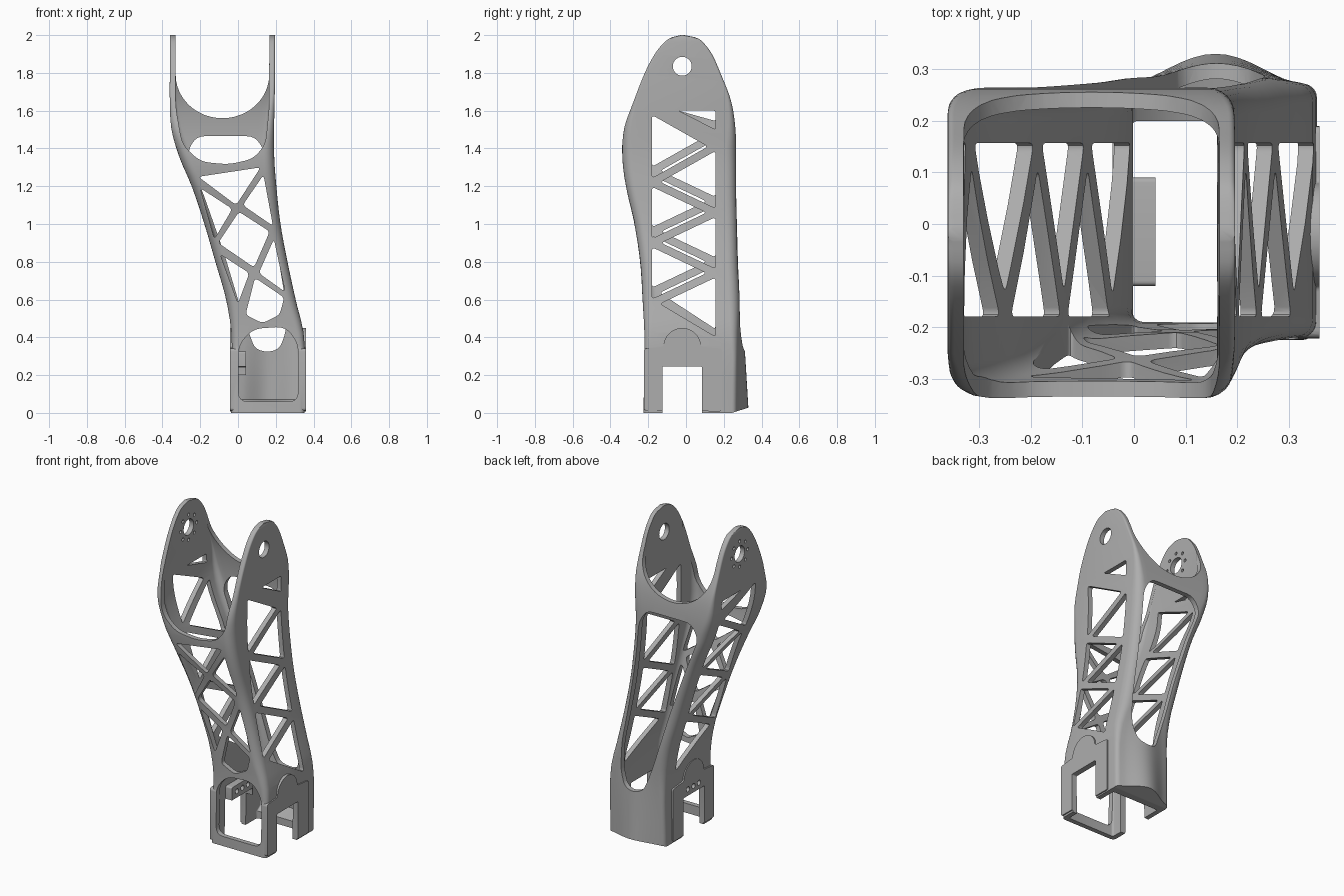
import bpy
import bmesh
import math
from mathutils import Vector

cube = bpy.data.objects.get("Cube")
if cube:
    bpy.data.objects.remove(cube, do_unlink=True)

grey = bpy.data.materials.new("plain_grey")
grey.use_nodes = True
grey.diffuse_color = (0.42, 0.42, 0.42, 1)
grey.node_tree.nodes["Principled BSDF"].inputs["Base Color"].default_value = (0.42, 0.42, 0.42, 1)


def loft(name, rings):
    """Closed solid through rings with equal point counts."""
    bm = bmesh.new()
    rows = [[bm.verts.new(p) for p in ring] for ring in rings]
    n = len(rows[0])
    for low, high in zip(rows, rows[1:]):
        for i in range(n):
            j = (i + 1) % n
            bm.faces.new((low[i], low[j], high[j], high[i]))
    bm.faces.new(rows[0][::-1])
    bm.faces.new(rows[-1])
    bmesh.ops.recalc_face_normals(bm, faces=bm.faces)
    mesh = bpy.data.meshes.new(name)
    bm.to_mesh(mesh)
    bm.free()
    mesh.materials.append(grey)
    ob = bpy.data.objects.new(name, mesh)
    bpy.context.collection.objects.link(ob)
    return ob


def rounded(points, r):
    """Round every corner of a flat outline."""
    pts = [Vector(p) for p in points]
    out = []
    for i, p in enumerate(pts):
        a, c = pts[i - 1] - p, pts[(i + 1) % len(pts)] - p
        d = min(r, a.length * 0.45, c.length * 0.45)
        a, c = p + a.normalized() * d, p + c.normalized() * d
        for k in range(5):
            t = k / 4
            out.append(a * (1 - t) ** 2 + p * 2 * t * (1 - t) + c * t * t)
    return out


def circle(y, z, r, n=28):
    return [(y + r * math.cos(math.tau * i / n), z + r * math.sin(math.tau * i / n)) for i in range(n)]


def prism(name, points, axis, lo, hi, r=0.0):
    pts = rounded(points, r) if r else points
    if axis == "x":
        return loft(name, [[(d, a, b) for a, b in pts] for d in (lo, hi)])
    return loft(name, [[(a, d, b) for a, b in pts] for d in (lo, hi)])


def combine(tool, operation="DIFFERENCE"):
    mod = body.modifiers.new("combine", "BOOLEAN")
    mod.object = tool
    mod.operation = operation
    mod.solver = "EXACT"
    bpy.context.view_layer.objects.active = body
    bpy.ops.object.modifier_apply(modifier=mod.name)
    bpy.data.objects.remove(tool, do_unlink=True)


def cut(points, axis, lo, hi, r=0.0):
    combine(prism("cutter", points, axis, lo, hi, r))


# Tube sections: height, left edge, right edge, front, back, back bulge
KEYS = [
    (0, -.036, .352, -.225, .332, .065),
    (.4, -.034, .35, -.22, .307, .034),
    (.6, -.063, .305, -.23, .291, .01),
    (.8, -.12, .262, -.243, .278, .004),
    (1, -.178, .225, -.273, .27, 0),
    (1.2, -.245, .203, -.318, .266, 0),
    (1.35, -.309, .192, -.337, .265, 0),
    (1.5, -.352, .191, -.329, .262, 0),
    (1.65, -.361, .194, -.277, .239, 0),
    (1.8, -.361, .196, -.218, .182, 0),
    (1.9, -.361, .196, -.165, .137, 0),
    (1.96, -.361, .196, -.117, .092, 0),
    (1.986, -.361, .196, -.08, .056, 0),
    (2, -.361, .196, -.03, -.01, 0),
]


def slope(i, c):
    a, b = KEYS[max(i - 1, 0)], KEYS[min(i + 1, len(KEYS) - 1)]
    return (b[c] - a[c]) / (b[0] - a[0])


def section(z):
    z = min(max(z, 0), 2)
    i = max(k for k in range(len(KEYS) - 1) if KEYS[k][0] <= z)
    a, b = KEYS[i], KEYS[i + 1]
    h = b[0] - a[0]
    t = (z - a[0]) / h
    return [a[c] * (1 + 2 * t) * (1 - t) ** 2 + b[c] * t * t * (3 - 2 * t)
            + h * t * (1 - t) * (slope(i, c) * (1 - t) - slope(i + 1, c) * t) for c in range(1, 6)]


def ramp(z, lo, hi):
    return min(max((z - lo) / (hi - lo), 0), 1)


def tube_ring(z, wall=0.0):
    x0, x1, y0, y1, bulge = section(z)
    if wall:
        y0, y1 = section(min(z, 1.77))[2:4]
    x0, x1, y0, y1 = x0 + wall, x1 - wall, y0 + wall, y1 - wall
    if wall and z < .05:
        # ledge along the foot of the back wall
        y1, bulge = .2, 0
    r = .025 + .03 * ramp(z, .3, .6) - .043 * ramp(z, 1.4, 1.7) - wall * .4
    r = min(max(r, .006), (y1 - y0) * .45)
    corners = [(x1 - r, y0 + r, -90), (x1 - r, y1 - r, 0), (x0 + r, y1 - r, 90), (x0 + r, y0 + r, 180)]
    pts = []
    for k, (cx, cy, start) in enumerate(corners):
        for s in range(7):
            a = math.radians(start + 15 * s)
            pts.append((cx + r * math.cos(a), cy + r * math.sin(a)))
        if k == 1:
            pts += [(x1 - r + (x0 - x1 + 2 * r) * s / 16, y1) for s in range(1, 16)]
    mid, half = (x0 + x1) / 2, (x1 - x0) / 2
    return [(x, y - (bulge * (1 - math.cos(math.pi * (x - mid) / half)) / 2 if y > 0 else 0), z)
            for x, y in pts]


# Main shell with side mounting pads and an inner connector block
heights = [2 * math.sin(math.pi / 2 * i / 44) for i in range(45)]
body = loft("leg_frame", [tube_ring(z) for z in heights])
arch = [(-.02 + .1 * math.cos(a), .35 + .1 * math.sin(a))
        for a in [math.pi * (1 - i / 12) for i in range(13)]]
pad = [(-.222, .012), (-.222, .34)] + arch + [(.19, .34), (.19, .008)]
for lo, hi in ((-.042, .0), (.32, .36)):
    combine(prism("mount_pad", pad, "x", lo, hi, .015), "UNION")
combine(loft("hollow", [tube_ring(z, .03) for z in [-.05, .045] + heights[1:-1] + [2.05]]))
block = [(-.12, .2), (.09, .2), (.09, .325), (-.12, .325)]
combine(prism("connector_block", block, "x", -.02, .042, .01), "UNION")

# Open top between the two ears: low at the front, higher at the back
cut([(-.33, 2.2), (-.33, 1.62), (-.295, 1.42), (-.2, 1.33), (-.05, 1.315),
     (.08, 1.345), (.145, 1.42), (.165, 1.62), (.165, 2.2)], "y", -1, -.14, .05)
saddle = [(-.0825 - .2475 * math.cos(math.pi * i / 24), 1.79 - .23 * math.sin(math.pi * i / 24))
          for i in range(25)]
cut([(-.33, 2.2)] + saddle + [(.165, 2.2)], "y", .1, 1)

# Long rounded opening in the back
cut([(-.27, 1.38), (-.22, 1.465), (.09, 1.465), (.145, 1.38), (.165, 1.15), (.2, .9),
     (.25, .6), (.255, .43), (.22, .34), (.155, .32), (.09, .34), (.055, .43),
     (.015, .55), (-.075, .85), (-.18, 1.15)], "y", .17, 1, .05)

# Front lattice
for hole in (
    [(-.21, 1.25), (.12, 1.3), (-.01, 1.1)],
    [(-.2, 1.19), (-.03, 1.08), (-.125, .92)],
    [(.135, 1.26), (.185, .99), (.025, 1.1)],
    [(.005, 1.065), (.168, .96), (.085, .77), (-.105, .9)],
    [(-.095, .84), (.06, .74), (0, .58)],
    [(.19, .92), (.25, .64), (.11, .74)],
    [(.09, .715), (.245, .61), (.22, .52), (.13, .475), (.04, .52)],
):
    cut(hole, "y", -1, -.185, .022)

# Side lattices: zigzag struts between front and back nodes
FRONT, BACK, GAP = -.18, .157, .023


def zigzag(nodes, lo, hi):
    for i in range(1, len(nodes) - 1):
        apex, base = (BACK, FRONT) if i % 2 else (FRONT, BACK)
        top, tip, low = nodes[i - 1:i + 2]
        t = 2 * GAP / (top - low)
        point = (apex + t * (base - apex), tip + t * ((top + low) / 2 - tip))
        cut([(base, top - GAP), (base, low + GAP), point], "x", lo, hi, .02)


right_nodes = [1.6, 1.41, 1.22, 1.06, .9, .74, .58, .38]
zigzag(right_nodes, .08, 1)
zigzag([1.62] + [z + .06 for z in right_nodes[1:-1]] + [.42], -1, .08)
for low, lo, hi in ((1.5, .08, 1), (1.545, -1, .08)):
    cut([(-.04, 1.6), (BACK, 1.6), (BACK, low)], "x", lo, hi, .012)

# Pivot holes in the ears, with a ring of bolt holes on one side
PIVOT = (-.02, 1.835)
cut(circle(*PIVOT, .05), "x", -1, 1)
for y, z in circle(*PIVOT, .08, 8):
    cut(circle(y, z, .01, 12), "x", -1, 0)

# Base: side slots, arched front window, connector holes, sloped heel
cut([(-.125, -.2), (-.125, .245), (.085, .245), (.085, -.2)], "x", -1, 1, .008)
cut([(.003, .06), (.318, .06), (.318, .37), (.25, .457), (.08, .445), (.003, .36)], "y", -1, -.13, .05)
for y in (-.07, -.015, .04):
    cut(circle(y, .285, .016, 16), "x", -1, .1)
cut([(.24, -.1), (.24, -.001), (.4, .05), (.4, -.1)], "x", -1, 1)

# Smooth shading with crisp edges
bpy.ops.object.select_all(action="DESELECT")
body.select_set(True)
bpy.context.view_layer.objects.active = body
bpy.ops.object.shade_smooth_by_angle(angle=math.radians(32))
